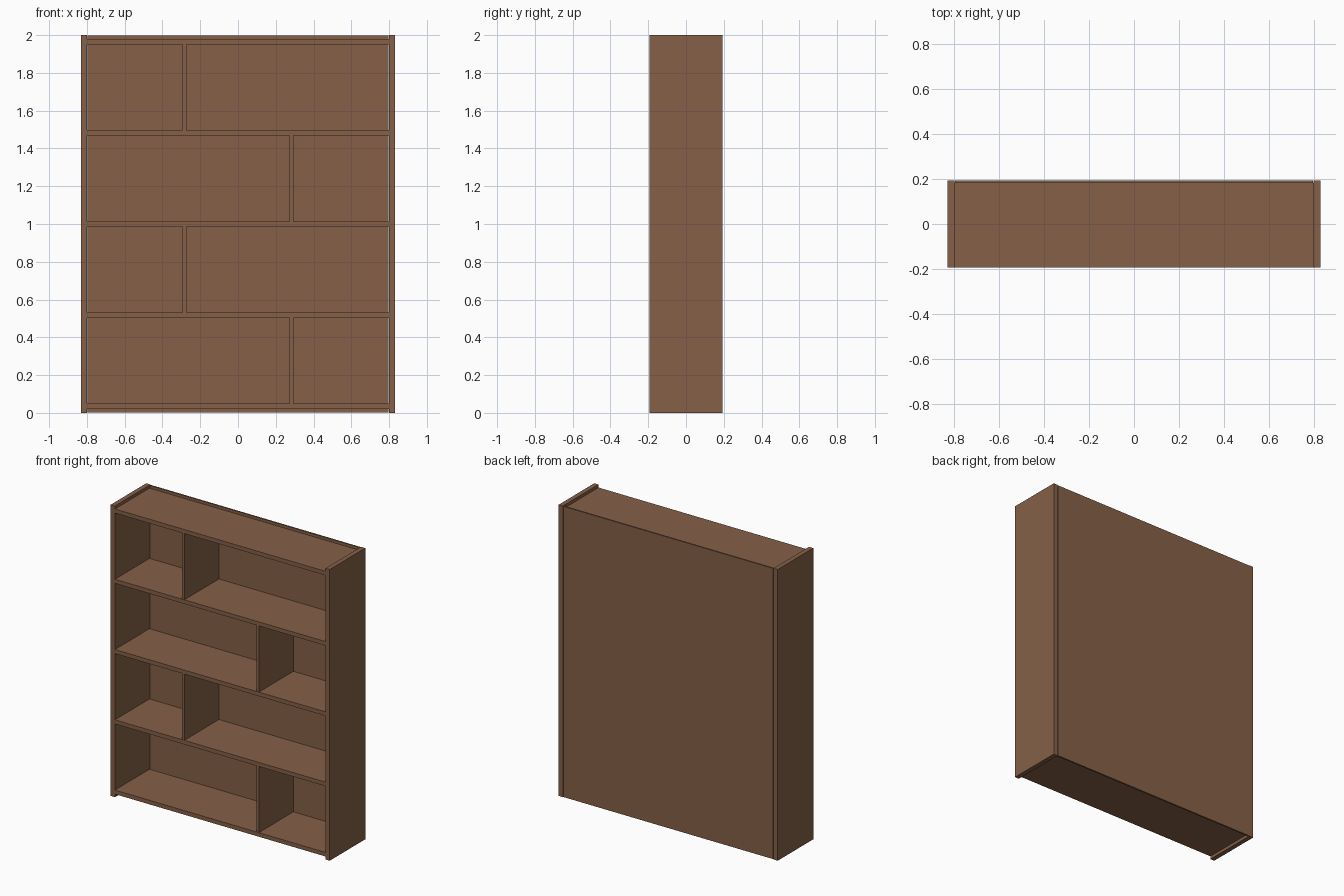
import bpy

if "Cube" in bpy.data.objects:
    bpy.data.objects.remove(bpy.data.objects["Cube"])

wood = bpy.data.materials.new("brown_wood")
wood.diffuse_color = (0.235, 0.118, 0.065, 1)
wood.use_nodes = True
wood.node_tree.nodes["Principled BSDF"].inputs["Base Color"].default_value = wood.diffuse_color

H, HALF_W, HALF_D = 2.0, 0.832, 0.193      # overall size
SIDE_T, SHELF_T, DIV_T, BACK_T = 0.032, 0.028, 0.021, 0.011
INNER = HALF_W - SIDE_T
BACK_Y = HALF_D - BACK_T                   # front face of the back panel


def board(name, x0, x1, y0, y1, z0, z1):
    """Rectangular board given by its limits."""
    bpy.ops.mesh.primitive_cube_add(size=1)
    o = bpy.context.object
    o.name = name
    o.location = ((x0 + x1) / 2, (y0 + y1) / 2, (z0 + z1) / 2)
    o.scale = (x1 - x0, y1 - y0, z1 - z0)
    bpy.ops.object.transform_apply(location=False, rotation=False, scale=True)
    o.data.materials.append(wood)


# Full-height side panels
board("left_side", -HALF_W, -INNER, -HALF_D, HALF_D, 0, H)
board("right_side", INNER, HALF_W, -HALF_D, HALF_D, 0, H)

# Thin back panel with a hairline gap to the sides
board("back_panel", -INNER + 0.003, INNER - 0.003, BACK_Y, HALF_D, 0.002, H - 0.002)

# Five shelves, the lowest and highest set in slightly from the ends
step = 0.4826
centres = [1.0 + (i - 2) * step for i in range(5)]
for i, z in enumerate(centres):
    board(f"shelf_{i + 1}", -INNER, INNER, -HALF_D, BACK_Y,
          z - SHELF_T / 2, z + SHELF_T / 2)

# Upright dividers alternating right and left
for i in range(4):
    x = 0.283 if i % 2 == 0 else -0.283
    board(f"divider_{i + 1}", x - DIV_T / 2, x + DIV_T / 2, -HALF_D + 0.003, BACK_Y,
          centres[i] + SHELF_T / 2, centres[i + 1] - SHELF_T / 2)
